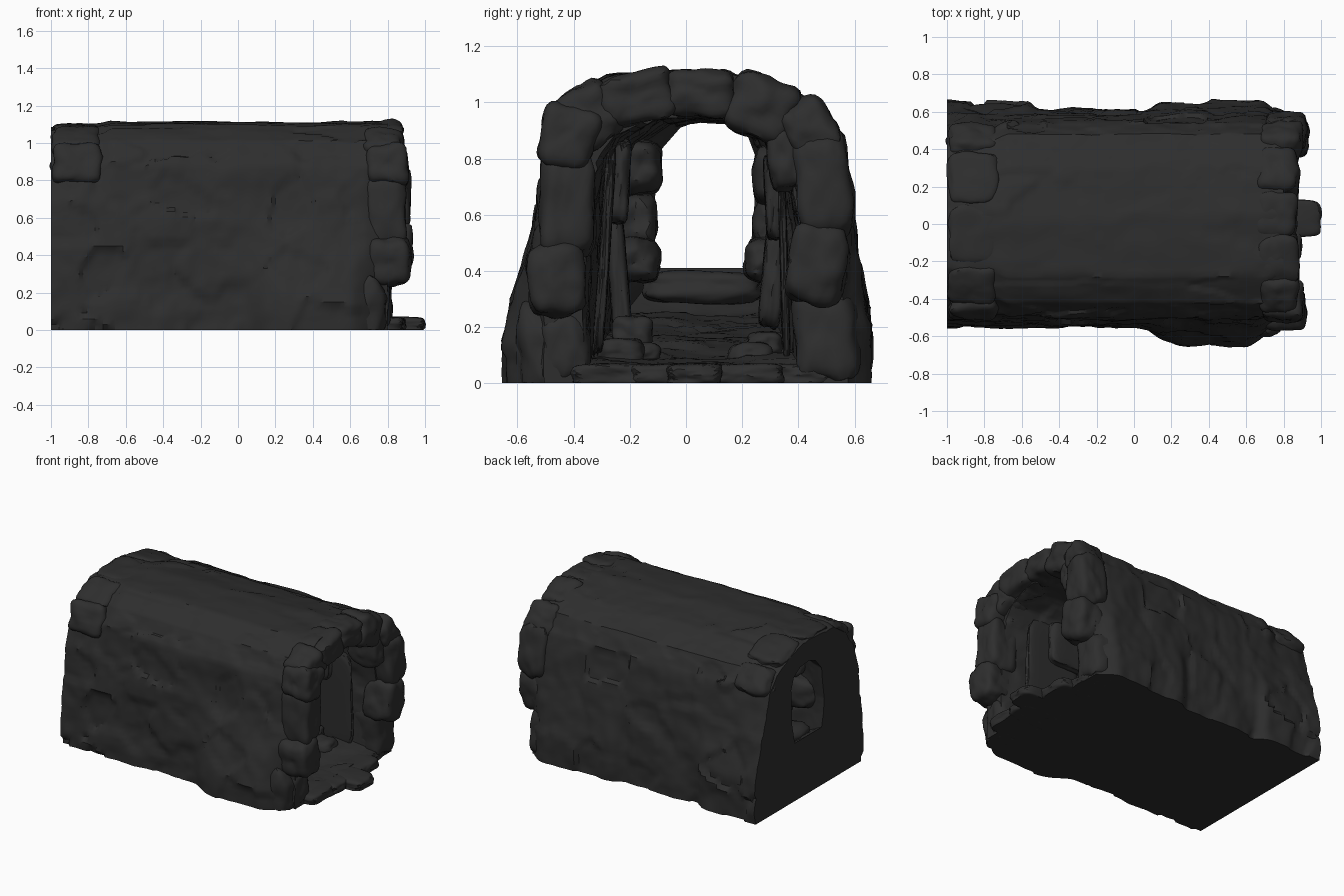
import bpy, bmesh, math, random
from mathutils import Vector, noise

if "Cube" in bpy.data.objects:
    bpy.data.objects.remove(bpy.data.objects["Cube"])

random.seed(4)
rock = bpy.data.materials.new("dark_rock")
rock.diffuse_color = (0.027, 0.027, 0.027, 1)
rock.use_nodes = True
rock.node_tree.nodes["Principled BSDF"].inputs["Base Color"].default_value = rock.diffuse_color

# Matching cross-sections (y, z): outer skin, cave mouth, rear window
OUTER = [(-.54, 0), (-.54, .3), (-.52, .6), (-.495, .88), (-.42, 1.01), (-.28, 1.095), (.05, 1.115),
         (.30, 1.07), (.48, .99), (.54, .87), (.58, .6), (.605, .3), (.605, 0), (.05, 0)]
MOUTH = [(-.36, .07), (-.36, .3), (-.35, .55), (-.32, .75), (-.25, .88), (-.12, .95), (.05, .96),
         (.2, .95), (.3, .89), (.37, .76), (.40, .55), (.40, .3), (.40, .07), (.05, .06)]
WINDOW = [(-.09, .41), (-.11, .5), (-.12, .6), (-.10, .73), (-.09, .83), (-.02, .91), (.05, .935),
          (.15, .925), (.22, .88), (.25, .8), (.245, .68), (.24, .55), (.21, .41), (.06, .41)]
SUB = 10


def section(keys):
    pts = []
    for i, a in enumerate(keys):
        b = keys[(i + 1) % len(keys)]
        for k in range(SUB):
            pts.append(Vector(a).lerp(Vector(b), k / SUB))
    return pts


outer, mouth, window = section(OUTER), section(MOUTH), section(WINDOW)


def step(a, b, x):
    t = min(1, max(0, (x - a) / (b - a)))
    return t * t * (3 - 2 * t)


def chips(p, sx, sy, sz):
    """Stepped stone plates plus soft lumps, about -1 to 1."""
    q = Vector((p.x * sx, p.y * sy, p.z * sz)) + noise.noise_vector(p * 4) * .25
    plate = noise.cell(noise.voronoi(q)[1][0] * 37)
    return .6 * plate + .7 * noise.noise(p * 5) + .35 * noise.noise(p * 13)


def outer_ring(x):
    ring = []
    for p in outer:
        y, z = p
        low = max(0, 1 - z / .62)
        if y < 0:      # front buttress
            y -= .105 * min(1, low * 1.3) * step(.02, .25, x) * (1 - step(.6, .8, x)) * min(1, -y / .4)
            if z > 1:  # roof plate reaches further out on the right
                y -= .07 * step(0, .2, x) * step(-.1, -.25, p.y)
        else:          # two rear buttresses
            b = 1 - step(-.58, -.5, x) + step(.05, .15, x) * (1 - step(.65, .85, x))
            y += .04 * b * min(1, low * 1.6) * min(1, y / .4)
        # rounded shoulders at the rear end, lower corners drawn in at the mouth
        end = step(-.66, -.76, x) * .5 + step(-.9, -1, x) * .5
        if z > .55:
            y = .05 + (y - .05) * (1 - .16 * end * step(.55, 1.1, z))
            z -= .03 * end * step(.8, 1.1, z)
        y = .05 + (y - .05) * (1 - .07 * step(.68, .82, x))
        q = Vector((x, y, z))
        d = Vector((y - .05, (z - .5) * (1.2 if z > .5 else 0)))
        if d.length > 0:
            d.normalize()
        roof = step(.9, 1.05, z)
        a = chips(q, 4, 4, 5) * .024 * (1 - roof) + chips(Vector((x * .7, y, z)), 2, 7, 3) * .012 * roof
        ring.append(Vector((x, y + d.x * a, max(0, z + d.y * a) if p.y > 0 else 0)))
    return ring


def inner_ring(x):
    s = (.80 - x) / 1.80
    t = .62 * s if s < .85 else .527 + .473 * (s - .85) / .15
    ring = []
    for m, w in zip(mouth, window):
        p = m.lerp(w, t)
        q = Vector((x, p.x, p.y))
        d = Vector((p.x - .05, p.y - .6)).normalized()
        a = chips(q, 4, 5, 5) * .018 * step(-1, -.8, x)
        ring.append(Vector((x, p.x + d.x * a, max(.04, p.y + d.y * a))))
    return ring


def finish(bm, name, angle=35):
    bmesh.ops.recalc_face_normals(bm, faces=bm.faces)
    me = bpy.data.meshes.new(name)
    bm.to_mesh(me)
    bm.free()
    me.materials.append(rock)
    ob = bpy.data.objects.new(name, me)
    bpy.context.collection.objects.link(ob)
    bpy.context.view_layer.objects.active = ob
    ob.select_set(True)
    bpy.ops.object.shade_smooth_by_angle(angle=math.radians(angle))
    ob.select_set(False)
    return ob


# Tunnel shell: outer skin forwards, inner skin backwards, closed at both ends
N = 84
xs = [-1 + 1.80 * i / N for i in range(N + 1)]
rings = [outer_ring(x) for x in xs] + [inner_ring(x) for x in reversed(xs)]
bm = bmesh.new()
vs = [[bm.verts.new(p) for p in r] for r in rings]
M = len(outer)
for i in range(len(vs)):
    a, b = vs[i], vs[(i + 1) % len(vs)]
    for j in range(M):
        k = (j + 1) % M
        bm.faces.new((a[j], a[k], b[k], b[j]))
finish(bm, "tunnel_shell")


def add_stone(bm, c, size, tilt=0, power=5, rough=.16):
    """Rounded, lumpy block centred at c; tilt turns it about x."""
    made = bmesh.ops.create_icosphere(bm, subdivisions=4, radius=1)["verts"]
    seed = Vector((random.random(), random.random(), random.random())) * 50
    ct, st = math.cos(tilt), math.sin(tilt)
    for v in made:
        n = v.co.copy()
        r = sum(abs(e) ** power for e in n) ** (-1 / power)
        r *= 1 + rough * noise.noise(n * 1.6 + seed) + rough * .3 * noise.noise(n * 4 + seed)
        p = n * r
        p.x, p.y, p.z = p.x * size[0] / 2, p.y * size[1] / 2, p.z * size[2] / 2
        v.co = (c[0] + p.x, c[1] + p.y * ct - p.z * st, max(0, c[2] + p.y * st + p.z * ct))


# Stones round the cave mouth: y, z, width, height, front x, tilt
bm = bmesh.new()
for y, z, w, h, fx, tilt in [
        (-.43, .13, .18, .26, .81, 0), (-.46, .37, .20, .25, .92, .1), (-.42, .63, .19, .36, .90, 0),
        (-.42, .88, .20, .22, .91, -.25), (-.35, .95, .22, .22, .88, .5), (-.18, 1.015, .26, .18, .88, .2),
        (.05, 1.03, .25, .17, .87, 0), (.27, .98, .25, .22, .88, -.4), (.36, .80, .14, .22, .87, .1),
        (.44, .90, .18, .22, .90, .45), (.49, .70, .20, .36, .92, .12), (.47, .42, .21, .28, .93, -.15),
        (.50, .17, .22, .34, .82, .05)]:
    add_stone(bm, (fx - .11, y, z), (.22, w, h), tilt, 5)
# Foot of the buttress beside the mouth
add_stone(bm, (.66, -.50, .12), (.26, .20, .34), .1, 3.5)
finish(bm, "mouth_stones")

# Rim stones round the rear shoulders: y, z, width, height, tilt
bm = bmesh.new()
for y, z, w, h, tilt in [(-.42, .88, .16, .22, -.3), (-.31, 1.0, .22, .12, .5), (-.06, 1.06, .3, .08, .05),
                         (.24, 1.03, .28, .10, -.25), (.43, .9, .2, .16, -.9)]:
    add_stone(bm, (-.86, y, z), (.26, w, h), tilt, 6)
finish(bm, "rear_rim_stones")

# Flat threshold slabs: x, y, length, width
bm = bmesh.new()
for x, y, l, w in [(.75, -.26, .26, .30), (.80, .03, .39, .20), (.74, -.1, .30, .2),
                   (.74, .22, .28, .26), (.66, .4, .3, .24)]:
    add_stone(bm, (x, y, .03), (l, w, .08), 0, 6, .1)
finish(bm, "threshold_slabs")

# Thin leaning slabs along the inner walls
bm = bmesh.new()
for x, y, z, l, w, h, tilt in [
        (.45, -.29, .47, .4, .04, .74, -.07), (.0, -.24, .36, .4, .07, .5, .08),
        (.45, .35, .40, .4, .03, .66, .03), (.1, .31, .38, .4, .08, .36, -.1),
        (.3, -.24, .72, .4, .08, .3, -.05), (.3, .31, .66, .4, .06, .3, .05)]:
    add_stone(bm, (x, y, z), (l, w, h), tilt, 7, .08)
finish(bm, "wall_slabs")

# Stones narrowing the passage near the rear window, and loose floor rocks
bm = bmesh.new()
for x, y, z, l, w, h in [
        (-.6, -.17, .77, .4, .17, .20), (-.7, -.19, .57, .4, .17, .22), (-.5, -.18, .44, .4, .17, .16),
        (-.6, .31, .74, .4, .14, .22), (-.7, .31, .55, .4, .14, .20), (-.5, .29, .44, .4, .16, .16),
        (-.8, .06, .34, .2, .42, .12),
        (.5, -.23, .11, .20, .16, .10), (.35, -.19, .18, .16, .14, .12), (.45, -.15, .11, .14, .12, .07),
        (.5, .23, .10, .18, .16, .09), (.38, .28, .14, .15, .12, .09)]:
    add_stone(bm, (x, y, z), (l, w, h), 0, 3.5, .14)
finish(bm, "passage_rocks")
